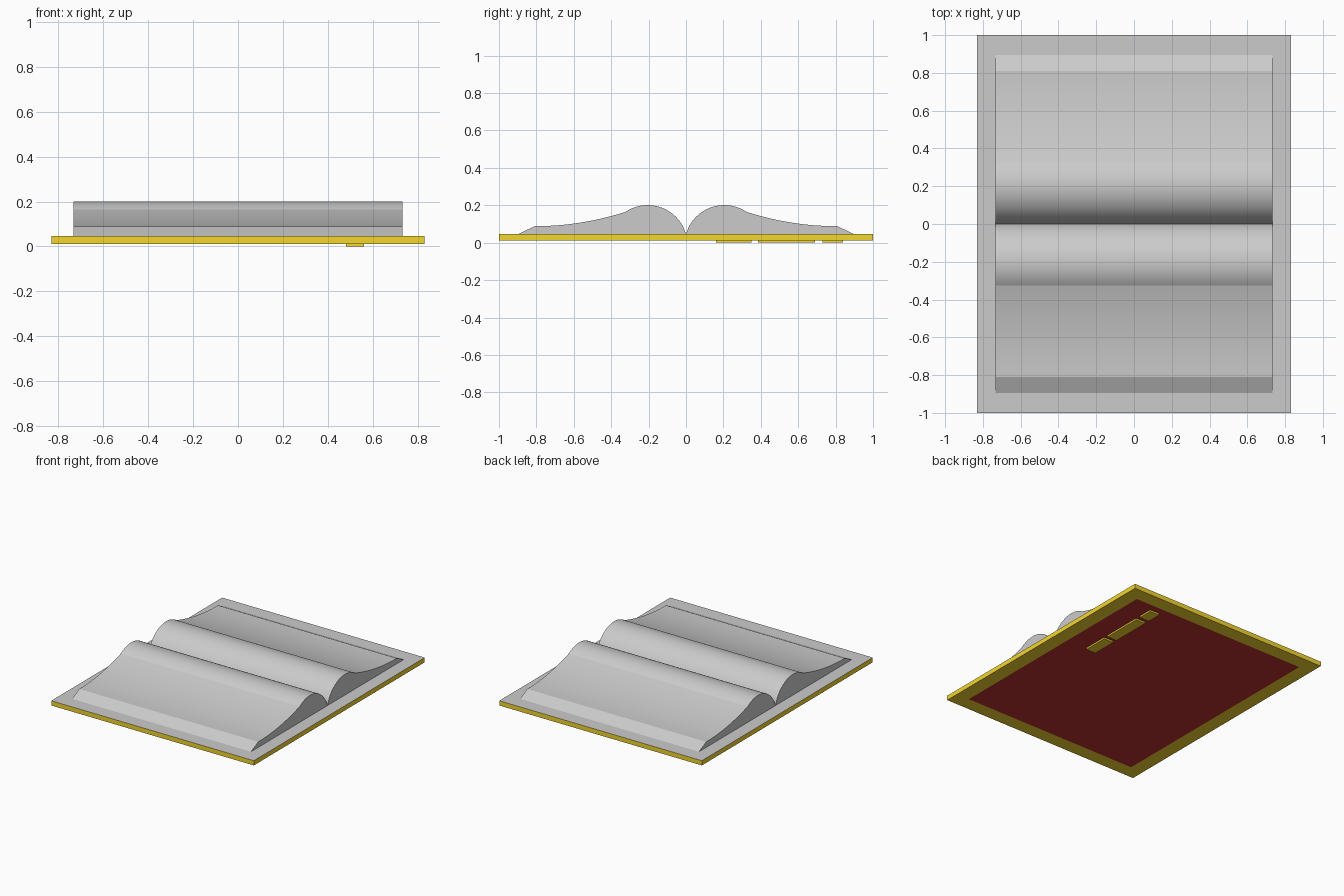
import bpy, bmesh, math

if "Cube" in bpy.data.objects:
    bpy.data.objects.remove(bpy.data.objects["Cube"])

COVER_Z0, COVER_Z1 = 0.012, 0.047
HALF_X, HALF_Y = 0.83, 1.0
BORDER = 0.105


def material(name, rgb):
    m = bpy.data.materials.new(name)
    m.diffuse_color = (*rgb, 1)
    m.use_nodes = True
    m.node_tree.nodes["Principled BSDF"].inputs["Base Color"].default_value = m.diffuse_color
    return m


def finish(name, bm, mats=()):
    me = bpy.data.meshes.new(name)
    bmesh.ops.recalc_face_normals(bm, faces=bm.faces)
    bm.to_mesh(me)
    bm.free()
    for m in mats:
        me.materials.append(m)
    ob = bpy.data.objects.new(name, me)
    bpy.context.collection.objects.link(ob)
    return ob


def box(bm, x0, x1, y0, y1, z0, z1):
    geo = bmesh.ops.create_cube(bm, size=1)["verts"]
    for v in geo:
        v.co.x = x1 if v.co.x > 0 else x0
        v.co.y = y1 if v.co.y > 0 else y0
        v.co.z = z1 if v.co.z > 0 else z0


gold = material("gold_trim", (0.9, 0.67, 0.03))
red = material("dark_red_cover", (0.5, 0.03, 0.03))

# Cover board: gold rim, red panel underneath, plain grey inside face
bm = bmesh.new()
box(bm, -HALF_X, HALF_X, -HALF_Y, HALF_Y, COVER_Z0, COVER_Z1)
bm.normal_update()
bottom = min(bm.faces, key=lambda f: f.calc_center_median().z)
top = max(bm.faces, key=lambda f: f.calc_center_median().z)
top.material_index = 2
bmesh.ops.inset_region(bm, faces=[bottom], thickness=BORDER, use_even_offset=True)
bottom.material_index = 1
finish("cover", bm, (gold, red, None))

# Page block profile: circular hump by the spine, concave slope, bevelled fore-edge
R, CY, CZ = 0.213, 0.205, -0.012
a0 = math.atan2(COVER_Z1 - CZ, -CY)
a1 = math.acos((0.325 - CY) / R)
half = []
for i in range(25):
    a = a0 + (a1 - a0) * i / 24
    half.append((CY + R * math.cos(a), CZ + R * math.sin(a)))
half[0] = (0.0, COVER_Z1)
z_hump = half[-1][1]
for i in range(1, 13):
    t = i / 12
    half.append((0.325 + 0.485 * t, 0.088 + (z_hump - 0.088) * (1 - t) ** 2))
half.append((0.895, COVER_Z1))

# Both page blocks, extruded along the spine
for name, side in (("pages_front", -1), ("pages_back", 1)):
    bm = bmesh.new()
    face = bm.faces.new([bm.verts.new((-0.733, side * y, z)) for y, z in half])
    ext = bmesh.ops.extrude_face_region(bm, geom=[face])["geom"]
    for v in ext:
        if isinstance(v, bmesh.types.BMVert):
            v.co.x = 0.733
    ob = finish(name, bm)
    bpy.ops.object.select_all(action='DESELECT')
    ob.select_set(True)
    bpy.context.view_layer.objects.active = ob
    bpy.ops.object.shade_smooth_by_angle(angle=math.radians(12))

# Blank raised title bars on the underside
bm = bmesh.new()
for y0, y1 in ((0.16, 0.35), (0.385, 0.69), (0.73, 0.84)):
    box(bm, 0.48, 0.56, y0, y1, 0.0, COVER_Z0)
finish("title_bars", bm, (gold,))
